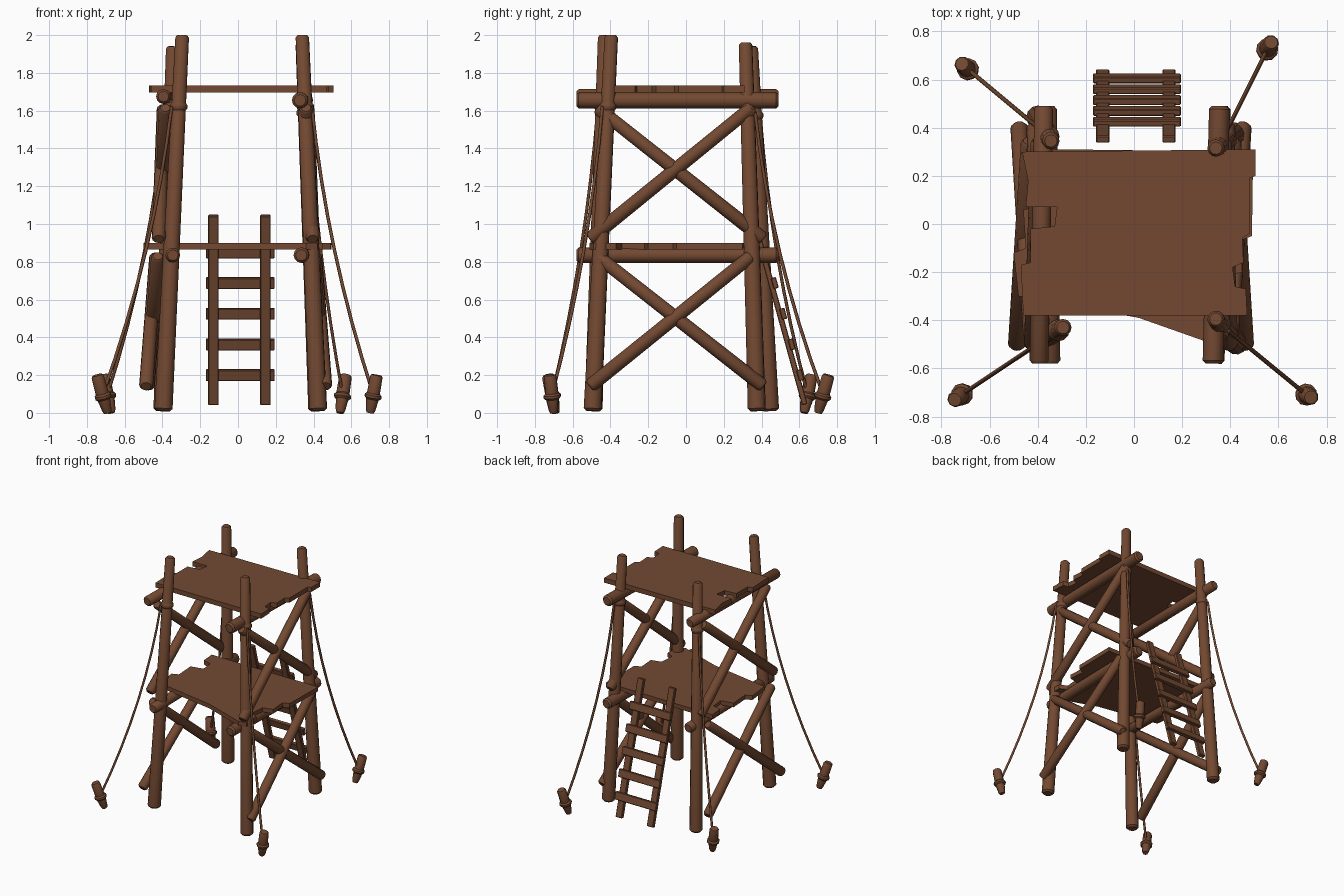
import bpy, bmesh, math
from mathutils import Vector

cube = bpy.data.objects.get("Cube")
if cube:
    bpy.data.objects.remove(cube, do_unlink=True)

wood = bpy.data.materials.new("brown_wood")
wood.use_nodes = True
BROWN = (0.17, 0.066, 0.031, 1)
wood.diffuse_color = BROWN
wood.node_tree.nodes["Principled BSDF"].inputs["Base Color"].default_value = BROWN


def finish(bm, name, smooth=True):
    bmesh.ops.recalc_face_normals(bm, faces=bm.faces)
    mesh = bpy.data.meshes.new(name)
    bm.to_mesh(mesh)
    bm.free()
    mesh.materials.append(wood)
    obj = bpy.data.objects.new(name, mesh)
    bpy.context.collection.objects.link(obj)
    if smooth:
        bpy.ops.object.select_all(action="DESELECT")
        obj.select_set(True)
        bpy.context.view_layer.objects.active = obj
        bpy.ops.object.shade_smooth_by_angle(angle=math.radians(40))
    return obj


def turned(name, a, b, profile, sides=12):
    """Round part along a-b; profile is (fraction along, radius) pairs."""
    a, b = Vector(a), Vector(b)
    turn = (b - a).to_track_quat("Z", "Y")
    bm = bmesh.new()
    rings = []
    for t, r in profile:
        rings.append([bm.verts.new(a.lerp(b, t) + turn @ Vector(
            (r * math.cos(i * math.tau / sides), r * math.sin(i * math.tau / sides), 0)))
            for i in range(sides)])
    for lo, hi in zip(rings, rings[1:]):
        for i in range(sides):
            j = (i + 1) % sides
            bm.faces.new((lo[i], lo[j], hi[j], hi[i]))
    bm.faces.new(rings[0][::-1])
    bm.faces.new(rings[-1])
    return finish(bm, name)


def log(name, a, b, r0, r1, chamfer=0.013):
    """Log with worn, chamfered ends."""
    t = chamfer / (Vector(b) - Vector(a)).length
    return turned(name, a, b, [(0, r0 * 0.72), (t, r0), (1 - t, r1), (1, r1 * 0.72)])


def slab(name, outline, z, thick):
    """Ragged platform cut from an outline."""
    bm = bmesh.new()
    face = bm.faces.new([bm.verts.new((x, y, z)) for x, y in outline])
    up = bmesh.ops.extrude_face_region(bm, geom=[face])
    bmesh.ops.translate(bm, vec=(0, 0, thick),
                        verts=[v for v in up["geom"] if isinstance(v, bmesh.types.BMVert)])
    return finish(bm, name, False)


def plank(name, centre, size, tilt):
    bm = bmesh.new()
    bmesh.ops.create_cube(bm, size=1)
    bmesh.ops.scale(bm, vec=size, verts=bm.verts)
    bmesh.ops.bevel(bm, geom=bm.edges[:], offset=0.004, segments=1, affect="EDGES")
    obj = finish(bm, name, False)
    obj.location = centre
    obj.rotation_euler.x = tilt
    return obj


# Leaning corner legs
legs = {
    "front_right": ((-0.395, -0.49, 0.01), (-0.295, -0.43, 2.0)),
    "front_left": ((0.425, -0.495, 0.01), (0.34, -0.395, 2.0)),
    "back_right": ((-0.40, 0.445, 0.01), (-0.345, 0.345, 1.94)),
    "back_left": ((0.42, 0.375, 0.01), (0.34, 0.315, 1.96)),
}
for side, (base, top) in legs.items():
    log("leg_" + side, base, top, 0.048, 0.036)

# Side beams that carry the platforms
for name, x0, x1, z, r in (("upper_right", -0.395, -0.375, 1.675, 0.039),
                           ("upper_left", 0.328, 0.355, 1.655, 0.043),
                           ("lower_right", -0.345, -0.36, 0.835, 0.039),
                           ("lower_left", 0.335, 0.36, 0.835, 0.041)):
    log("beam_" + name, (x0, -0.58, z), (x1, 0.49, z), r, r)

# Crossed braces on both sides, two tiers
for side, s, shift in (("right", -1, 0.025), ("left", 1, 0)):
    for tier, z_low, z_high, x_low, x_high in (("lower", 0.14, 0.83, 0.452, 0.40),
                                               ("upper", 0.92, 1.615, 0.385, 0.36)):
        lo, hi = s * (x_low + shift), s * (x_high + shift)
        log(f"brace_{tier}_{side}_rising", (lo + s * 0.01, -0.51, z_low),
            (hi + s * 0.01, 0.345, z_high), 0.037, 0.035)
        log(f"brace_{tier}_{side}_falling", (lo, 0.41, z_low),
            (hi, -0.47, z_high), 0.037, 0.035)

# Platforms with broken side edges
slab("upper_platform", [
    (-0.46, -0.38), (0.47, -0.38), (0.465, -0.27), (0.42, -0.26), (0.41, -0.18),
    (0.455, -0.16), (0.45, -0.06), (0.48, -0.04), (0.48, 0.19), (0.505, 0.2), (0.505, 0.31),
    (-0.465, 0.3), (-0.44, 0.18), (-0.45, 0.07), (-0.32, 0.07), (-0.33, -0.01),
    (-0.43, -0.02), (-0.43, -0.16), (-0.47, -0.17)], 1.695, 0.037)
slab("lower_platform", [
    (-0.48, -0.3), (0.02, -0.39), (0.36, -0.51), (0.42, -0.49), (0.42, -0.37), (0.36, -0.34),
    (0.37, -0.22), (0.45, -0.2), (0.44, -0.07), (0.49, -0.05), (0.495, 0.3),
    (-0.45, 0.312), (-0.44, 0.2), (-0.37, 0.18), (-0.36, 0.08), (-0.46, 0.06),
    (-0.45, -0.1), (-0.5, -0.12)], 0.865, 0.034)

# Ladder leaning on the back
tilt = math.atan(0.277)
for name, x in (("right", -0.13), ("left", 0.145)):
    plank("ladder_rail_" + name, (x, 0.49, 0.545), (0.055, 0.03, 1.04), tilt)
for i in range(5):
    z = 0.2 + i * 0.1625
    plank(f"ladder_rung_{i + 1}", (0.012, 0.605 - 0.277 * (z - 0.2), z),
          (0.365, 0.028, 0.06), tilt)

# Ground stakes with rope rings, and sagging guy ropes
anchors = {
    "front_right": ((-0.69, -0.69), (-0.745, -0.73)),
    "front_left": ((0.70, -0.70), (0.735, -0.72)),
    "back_right": ((-0.67, 0.625), (-0.715, 0.665)),
    "back_left": ((0.54, 0.70), (0.57, 0.755)),
}
for side, (foot, head) in anchors.items():
    a, b = Vector((*foot, 0.0)), Vector((*head, 0.2))
    turned("stake_" + side, a, b, [(0, 0.02), (0.08, 0.026), (0.42, 0.036), (0.95, 0.034), (1, 0.028)], 9)
    turned("stake_ring_" + side, a.lerp(b, 0.36), a.lerp(b, 0.52),
           [(0, 0.036), (0.3, 0.046), (0.7, 0.046), (1, 0.036)], 10)

    base, top = map(Vector, legs[side])
    hold = base.lerp(top, 0.81)
    turned("leg_binding_" + side, base.lerp(top, 0.8), base.lerp(top, 0.82),
           [(0, 0.038), (0.3, 0.046), (0.7, 0.046), (1, 0.038)])
    end = a.lerp(b, 0.48)
    out = Vector((end.x - hold.x, end.y - hold.y, 0)).normalized()
    start = hold + out * 0.045
    curve = bpy.data.curves.new("rope_" + side, "CURVE")
    curve.dimensions = "3D"
    curve.bevel_depth = 0.009
    curve.bevel_resolution = 1
    curve.use_fill_caps = True
    curve.materials.append(wood)
    spline = curve.splines.new("POLY")
    steps = 8
    spline.points.add(steps)
    for i, point in enumerate(spline.points):
        t = i / steps
        sag = 4 * t * (1 - t) * 0.055
        point.co = (*(start.lerp(end, t) - out * sag), 1)
    rope = bpy.data.objects.new("rope_" + side, curve)
    bpy.context.collection.objects.link(rope)
